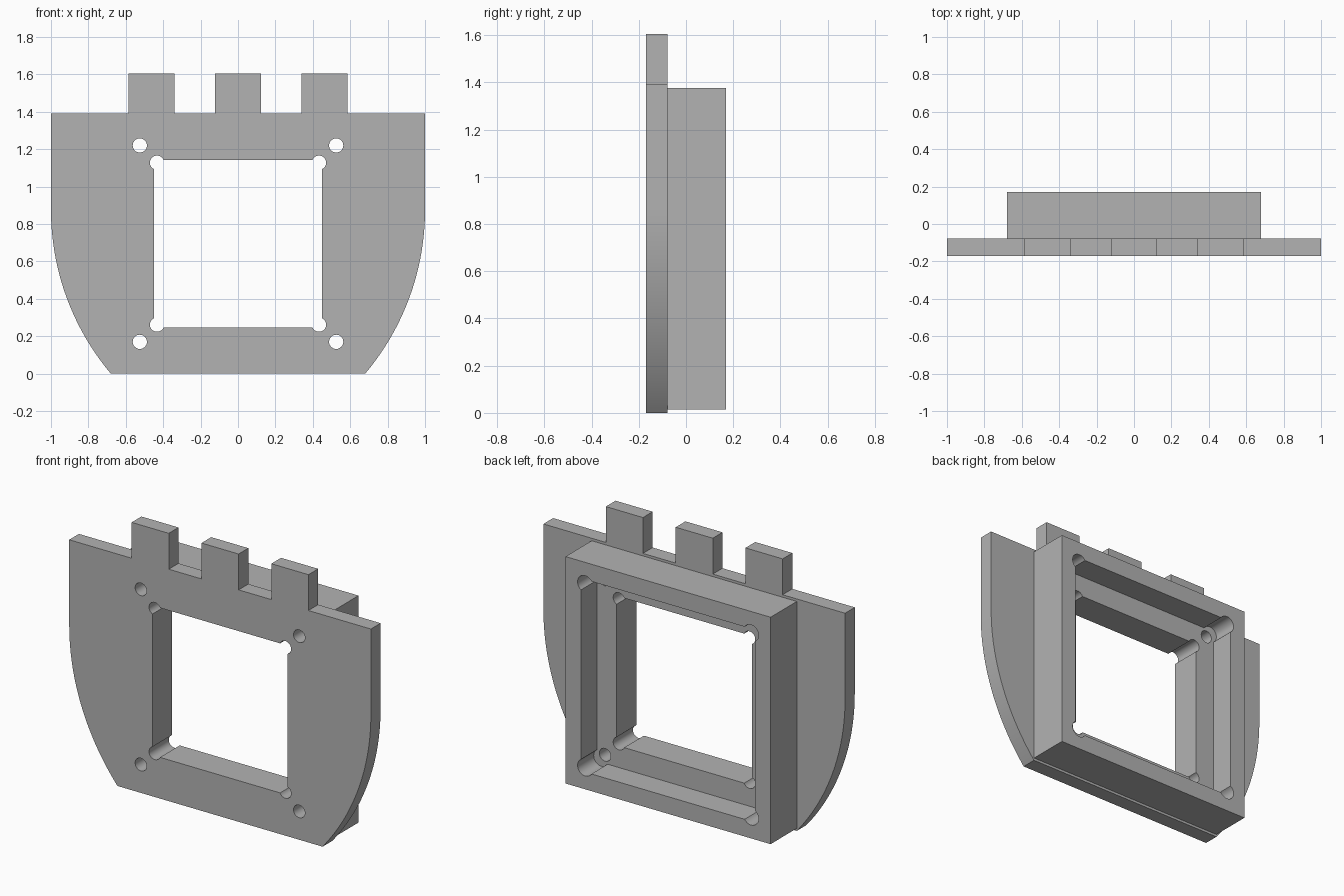
import bpy, bmesh
from math import asin, sin, cos, pi, sqrt
from mathutils import Matrix

cube = bpy.data.objects.get("Cube")
if cube:
    bpy.data.objects.remove(cube, do_unlink=True)

# Single plain grey material
grey = bpy.data.materials.new("plain grey")
grey.use_nodes = True
colour = (0.45, 0.45, 0.45, 1)
grey.diffuse_color = colour
grey.node_tree.nodes["Principled BSDF"].inputs["Base Color"].default_value = colour

MID = 0.695          # height of the opening's centre
FRONT, JOINT, FLOOR, BACK = -0.17, -0.078, 0.017, 0.17


def arc(cx, cz, r, start, end, steps):
    return [(cx + r * cos(start + (end - start) * i / steps),
             cz + r * sin(start + (end - start) * i / steps)) for i in range(steps + 1)]


def square(half):
    return [(-half, MID - half), (half, MID - half), (half, MID + half), (-half, MID + half)]


def relieved_square(half, centre, r):
    """Square opening with a round relief in each corner."""
    a = asin((half - centre) / r)
    points = []
    for k in range(4):
        turn = k * pi / 2
        cx = centre * (1 if k in (0, 3) else -1)
        cz = MID + centre * (1 if k < 2 else -1)
        points += arc(cx, cz, r, turn + a - pi / 2, turn + pi - a, 24)
    return points


def extrude_profile(name, loops, y0, y1):
    """Fill the first loop, leave the other loops open, and extrude along y."""
    curve = bpy.data.curves.new(name, "CURVE")
    curve.dimensions = "2D"
    curve.fill_mode = "BOTH"
    curve.extrude = (y1 - y0) / 2
    for loop in loops:
        spline = curve.splines.new("POLY")
        spline.points.add(len(loop) - 1)
        for point, (x, z) in zip(spline.points, loop):
            point.co = (x, z, 0, 1)
        spline.use_cyclic_u = True
    obj = bpy.data.objects.new(name, curve)
    bpy.context.collection.objects.link(obj)
    bpy.ops.object.select_all(action="DESELECT")
    obj.select_set(True)
    bpy.context.view_layer.objects.active = obj
    bpy.ops.object.convert(target="MESH")
    obj = bpy.context.view_layer.objects.active
    obj.data.transform(Matrix.Translation((0, (y0 + y1) / 2, 0)) @ Matrix.Rotation(pi / 2, 4, "X"))
    bm = bmesh.new()
    bm.from_mesh(obj.data)
    bmesh.ops.remove_doubles(bm, verts=bm.verts, dist=0.0002)
    bmesh.ops.recalc_face_normals(bm, faces=bm.faces)
    bm.to_mesh(obj.data)
    bm.free()
    obj.data.materials.clear()
    obj.data.materials.append(grey)
    bpy.ops.object.shade_smooth_by_angle(angle=pi / 6)
    return obj


# Openings shared by the plate and the housing floor
window = relieved_square(0.448, 0.433, 0.038)
screw_holes = [arc(sx * 0.525, MID + sz * 0.525, 0.038, 0, 2 * pi * 31 / 32, 31)
               for sx in (-1, 1) for sz in (-1, 1)]

# Front plate: curved flanks below, three tabs on top
R, FOOT, TOP, TAB_TOP = 1.36, 0.68, 1.39, 1.605
rise = sqrt(R * R - (R - 1 + FOOT) ** 2)
flank = arc(1 - R, rise, R, -asin(rise / R), 0, 32)
tabs = []
for x in (0.463, 0, -0.463):
    tabs += [(x + 0.123, TOP), (x + 0.123, TAB_TOP), (x - 0.123, TAB_TOP), (x - 0.123, TOP)]
outline = flank + [(1, TOP)] + tabs + [(-1, TOP)] + [(-x, z) for x, z in reversed(flank)]
extrude_profile("front_plate", [outline, window] + screw_holes, FRONT, JOINT)

# Housing behind the plate: drilled floor and open pocket rim
extrude_profile("housing_floor", [square(0.68), window] + screw_holes, JOINT, FLOOR)
extrude_profile("housing_rim", [square(0.68), relieved_square(0.577, 0.55, 0.05)], FLOOR, BACK)
